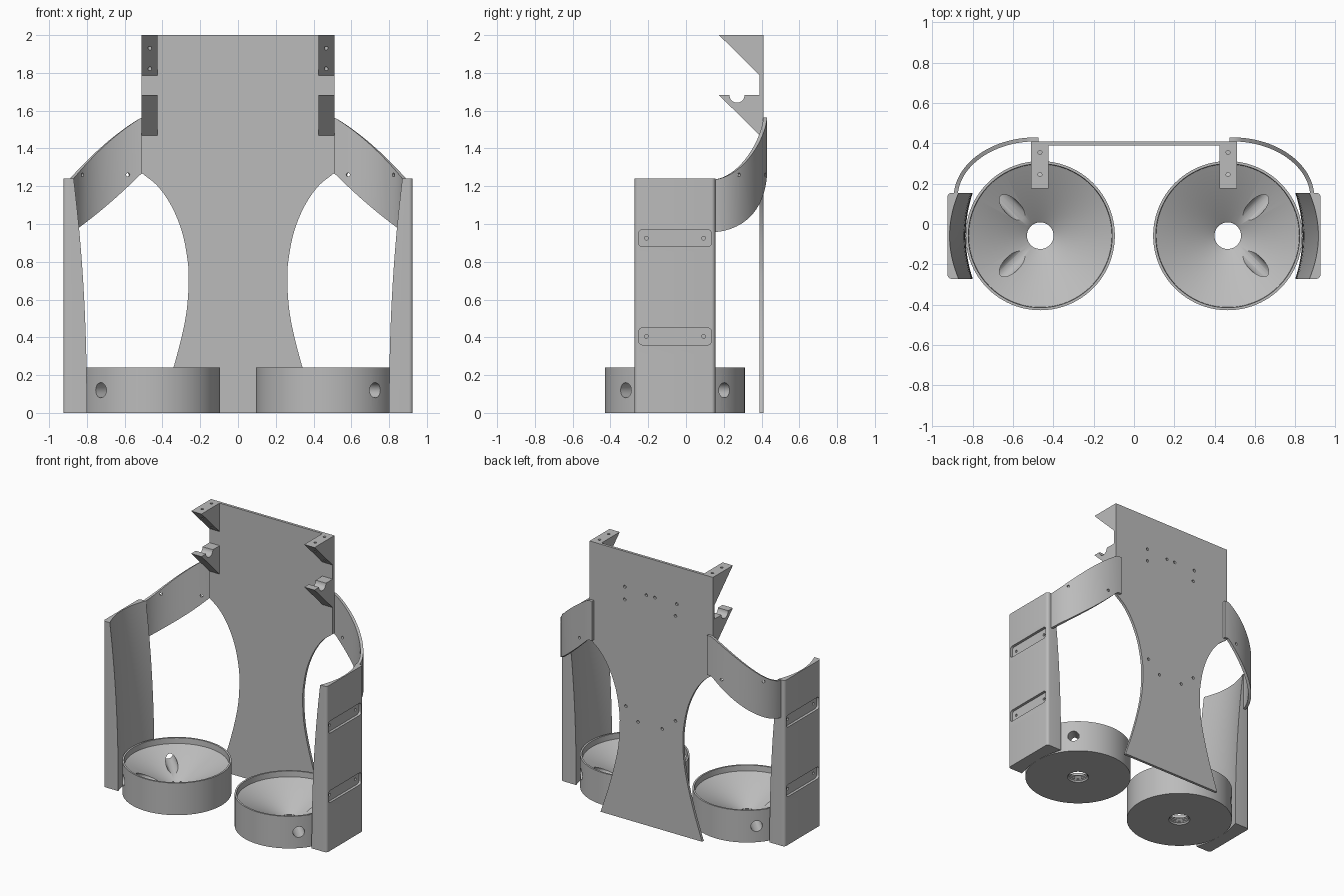
import bpy, bmesh
from math import sin, cos, pi, radians
from mathutils import Vector, Matrix

if "Cube" in bpy.data.objects:
    bpy.data.objects.remove(bpy.data.objects["Cube"])

grey = bpy.data.materials.new("plain grey")
grey.use_nodes = True
grey.diffuse_color = (0.5, 0.5, 0.5, 1)
grey.node_tree.nodes["Principled BSDF"].inputs["Base Color"].default_value = (0.5, 0.5, 0.5, 1)


def finish(bm, name):
    bmesh.ops.recalc_face_normals(bm, faces=bm.faces)
    mesh = bpy.data.meshes.new(name)
    bm.to_mesh(mesh)
    bm.free()
    obj = bpy.data.objects.new(name, mesh)
    bpy.context.collection.objects.link(obj)
    mesh.materials.append(grey)
    return obj


def loft(rings, closed=False):
    """Skin matching rings of points; cap the ends unless the loop is closed."""
    bm = bmesh.new()
    rows = [[bm.verts.new(p) for p in ring] for ring in rings]
    n = len(rows[0])
    pairs = list(zip(rows, rows[1:])) + ([(rows[-1], rows[0])] if closed else [])
    for a, b in pairs:
        for i in range(n):
            j = (i + 1) % n
            bm.faces.new((a[i], a[j], b[j], b[i]))
    if not closed:
        bm.faces.new(rows[0])
        bm.faces.new(rows[-1])
    return bm


def rod(bm, centre, direction, radius, length, sides=16):
    """Add a cylinder centred on a point, to cut a round hole."""
    turn = Vector(direction).to_track_quat("Z", "Y").to_matrix().to_4x4()
    bmesh.ops.create_cone(bm, cap_ends=True, segments=sides, radius1=radius, radius2=radius,
                          depth=length, matrix=Matrix.Translation(centre) @ turn)


def activate(obj):
    bpy.ops.object.select_all(action="DESELECT")
    obj.select_set(True)
    bpy.context.view_layer.objects.active = obj


def cut(obj, bm):
    cutter = finish(bm, "cutter")
    cutter.hide_render = True
    mod = obj.modifiers.new("cut", "BOOLEAN")
    mod.operation, mod.solver, mod.object = "DIFFERENCE", "EXACT", cutter
    activate(obj)
    bpy.ops.object.modifier_apply(modifier=mod.name)
    bpy.data.objects.remove(cutter)


def smooth(obj):
    activate(obj)
    bpy.ops.object.shade_smooth_by_angle(angle=radians(30))


def mirror(obj):
    obj.modifiers.new("mirror", "MIRROR").use_mirror_merge = False


def spline(points, steps=6):
    """Smooth curve through a few points."""
    pts = [Vector(p) for p in points]
    pts = [2 * pts[0] - pts[1]] + pts + [2 * pts[-1] - pts[-2]]
    out = []
    for a, b, c, d in zip(pts, pts[1:], pts[2:], pts[3:]):
        for k in range(steps):
            t = k / steps
            out.append(0.5 * (2 * b + (c - a) * t + (2 * a - 5 * b + 4 * c - d) * t * t
                              + (3 * b - a - 3 * c + d) * t ** 3))
    return out + [pts[-2]]


# Back plate with a curved waist
waist = spline([(0.51, 1.27), (0.425, 1.2), (0.355, 1.1), (0.3, 0.97), (0.27, 0.83),
                (0.261, 0.7), (0.278, 0.5), (0.34, 0.245), (0.42, 0)])
half = [Vector((0.51, 2))] + waist
outline = half + [Vector((-p.x, p.y)) for p in reversed(half)]
plate = finish(loft([[(p.x, y, p.y) for p in outline] for y in (0.39, 0.41)]), "back_plate")
holes = bmesh.new()
for x, z in [(0.22, 1.735), (0.22, 1.64), (0.04, 1.72), (-0.03, 1.72), (-0.21, 1.72),
             (-0.2, 1.63), (0.21, 0.845), (0.11, 0.755), (-0.09, 0.755), (-0.2, 0.845)]:
    rod(holes, (x, 0.41, z), (0, 1, 0), 0.011, 0.03)
cut(plate, holes)
smooth(plate)

# Round cups: funnel floor, threaded drain and two side holes
CX, CY = 0.465, -0.058
profile = [(0.075, 0), (0.37, 0), (0.37, 0.24), (0.357, 0.24), (0.355, 0.198), (0.075, 0.058)]
for k in range(4):
    profile += [(0.066, 0.05 - k * 0.013), (0.075, 0.044 - k * 0.013)]
profile.pop()
N = 96
cup = finish(loft([[(CX + r * cos(2 * pi * k / N), CY + r * sin(2 * pi * k / N), z)
                    for r, z in profile] for k in range(N)], closed=True), "cup")
holes = bmesh.new()
for s in (1, -1):
    d = Vector((1, s, 0)).normalized()
    rod(holes, Vector((CX, CY, 0.12)) + d * 0.27, d, 0.04, 0.34, 32)
cut(cup, holes)
smooth(cup)
mirror(cup)

# Side panels: flat outside, hollowed inside, thinner towards the top
Y0, Y1, OUT, TOP, ROUND = -0.272, 0.155, 0.925, 1.24, 0.02
rings = []
for k in range(17):
    z = TOP * k / 16
    lean = (k / 16) ** 2.2
    edge, hollow = 0.80 + 0.07 * lean, 0.035 + 0.01 * lean
    ring = []
    for i in range(6):
        a = pi / 2 * i / 5
        ring.append((OUT - ROUND + ROUND * sin(a), Y0 + ROUND - ROUND * cos(a), z))
    for i in range(6):
        a = pi / 2 * i / 5
        ring.append((OUT - ROUND + ROUND * cos(a), Y1 - ROUND + ROUND * sin(a), z))
    for i in range(21):
        t = 1 - i / 10
        ring.append((edge + hollow * (1 - t * t), (Y0 + Y1) / 2 + t * (Y1 - Y0) / 2, z))
    rings.append(ring)
panel = finish(loft(rings), "side_panel")

# Rounded strap slots and screw holes in the outer faces
slots, screws = bmesh.new(), bmesh.new()
for z in (0.405, 0.925):
    bmesh.ops.create_cube(slots, size=1, matrix=Matrix.Translation((OUT, -0.058, z))
                          @ Matrix.Diagonal((0.04, 0.385, 0.09, 1)))
    for y in (-0.21, 0.093):
        rod(screws, (OUT - 0.02, y, z), (1, 0, 0), 0.01, 0.05)
corners = [e for e in slots.edges if abs(e.verts[0].co.x - e.verts[1].co.x) > 0.01]
bmesh.ops.bevel(slots, geom=corners, offset=0.02, segments=4, profile=0.5, affect="EDGES")
cut(panel, slots)
cut(panel, screws)
smooth(panel)
mirror(panel)


# Curved arms joining the back plate to the side panels
def arm_ring(x, y, nx, ny):
    t = max(0, (x - 0.51) / 0.38)
    bulge = 0.1 * t * (1 - t)
    top, low = 1.565 - 0.325 * t + bulge, 1.27 - 0.31 * t - 0.6 * bulge
    ix, iy = x - nx * 0.02, y - ny * 0.02
    return [(x, y, low), (x, y, top), (ix, iy, top), (ix, iy, low)]


rings = [arm_ring(0.475, 0.43, 0, 1)]
for k in range(33):
    a = pi / 2 * (1 - k / 33)
    n = Vector((cos(a) / 0.41, sin(a) / 0.30)).normalized()
    rings.append(arm_ring(0.485 + 0.41 * cos(a), 0.13 + 0.30 * sin(a), n.x, n.y))
arm = finish(loft(rings), "curved_arm")
holes = bmesh.new()
rod(holes, (0.585, 0.41, 1.26), (0.25, 1, 0), 0.01, 0.1)
rod(holes, (0.825, 0.27, 1.26), (1, 0.8, 0), 0.01, 0.1)
cut(arm, holes)
smooth(arm)
mirror(arm)

# Triangular brackets: upper pair drilled, lower pair notched
for name, top in (("upper_bracket", 2.0), ("lower_bracket", 1.682)):
    tri = [(0.175, top), (0.39, top), (0.39, top - 0.213)]
    bracket = finish(loft([[(x, y, z) for y, z in tri] for x in (0.425, 0.51)]), name)
    holes = bmesh.new()
    if name == "upper_bracket":
        for y in (0.245, 0.355):
            rod(holes, (0.467, y, top - 0.1), (0, 0, 1), 0.01, 0.4)
    else:
        rod(holes, (0.467, 0.27, top), (1, 0, 0), 0.04, 0.2, 32)
    cut(bracket, holes)
    smooth(bracket)
    mirror(bracket)
